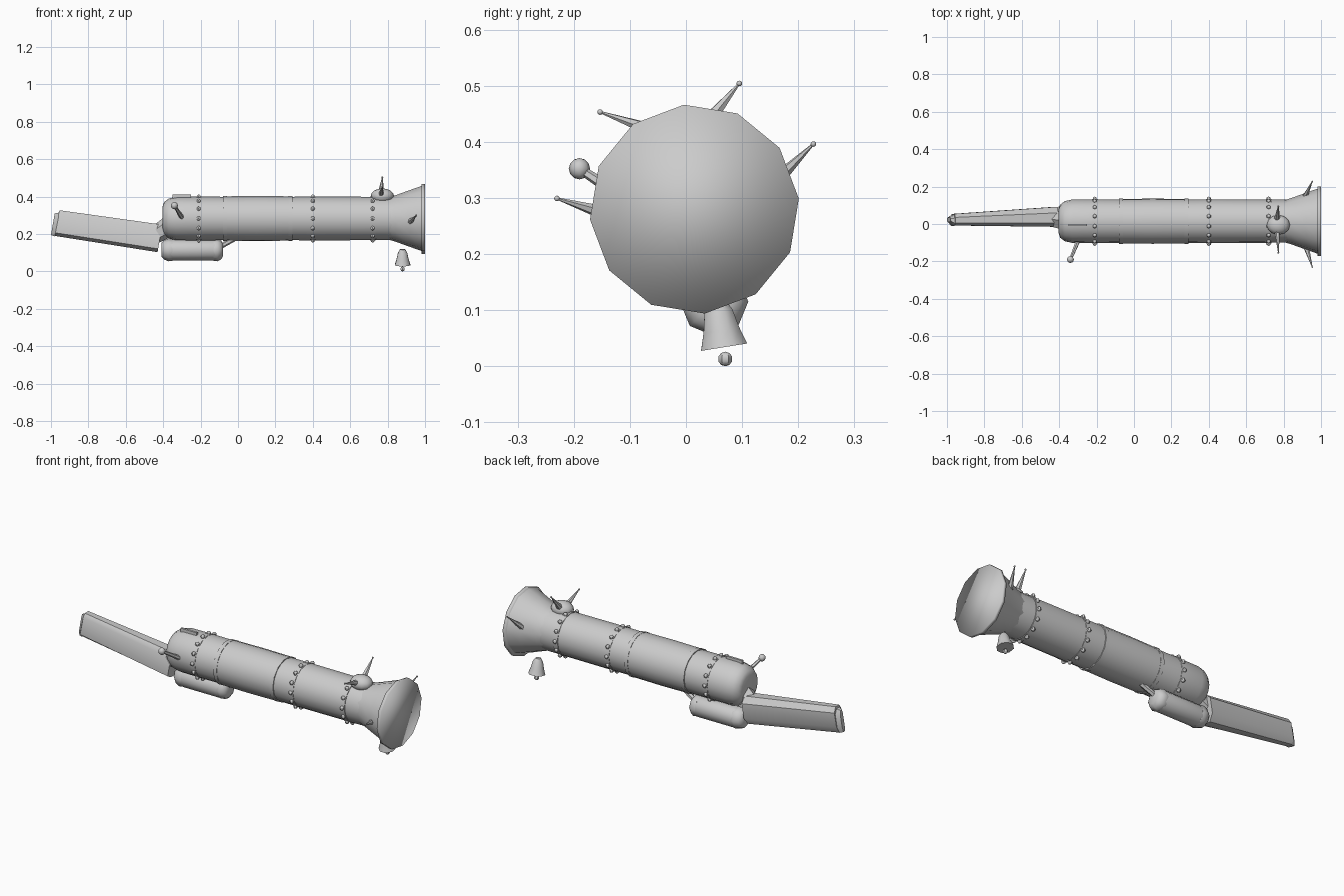
import bpy, bmesh, math
from mathutils import Vector

if "Cube" in bpy.data.objects:
    bpy.data.objects.remove(bpy.data.objects["Cube"])

grey = bpy.data.materials.new("plain grey")
grey.use_nodes = True
COLOUR = (0.6, 0.6, 0.6, 1)
grey.diffuse_color = COLOUR
grey.node_tree.nodes["Principled BSDF"].inputs["Base Color"].default_value = COLOUR
AXIS = Vector((0, 0.015, 0.283))


def finish(name, bm, angle=50):
    bmesh.ops.recalc_face_normals(bm, faces=bm.faces)
    mesh = bpy.data.meshes.new(name)
    bm.to_mesh(mesh)
    bm.free()
    mesh.materials.append(grey)
    for p in mesh.polygons:
        p.use_smooth = True
    mesh.set_sharp_from_angle(angle=math.radians(angle))
    obj = bpy.data.objects.new(name, mesh)
    bpy.context.collection.objects.link(obj)
    return obj


def skin(bm, rings):
    """Join equal rings of points and cap both ends."""
    rows = [[bm.verts.new(p) for p in ring] for ring in rings]
    n = len(rows[0])
    for a, b in zip(rows, rows[1:]):
        for i in range(n):
            j = (i + 1) % n
            bm.faces.new((a[i], a[j], b[j], b[i]))
    bm.faces.new(rows[0])
    bm.faces.new(rows[-1])


def turned(bm, start, direction, profile, sides, turn=0.0):
    """Lathe (distance, radius) pairs along a direction."""
    d = Vector(direction).normalized()
    u = d.cross(Vector((0, 1, 0))).normalized()
    v = d.cross(u)
    rings = []
    for t, r in profile:
        c = Vector(start) + d * t
        angles = [2 * math.pi * i / sides + turn for i in range(sides)]
        rings.append([c + (u * math.cos(a) + v * math.sin(a)) * r for a in angles])
    skin(bm, rings)


def ball(bm, centre, radius, scale=(1, 1, 1), u=8, v=6):
    made = bmesh.ops.create_uvsphere(bm, u_segments=u, v_segments=v, radius=radius)
    bmesh.ops.scale(bm, vec=scale, verts=made["verts"])
    bmesh.ops.translate(bm, vec=centre, verts=made["verts"])


def lathe_x(name, centre, profile, sides, turn=0.0, angle=50):
    bm = bmesh.new()
    turned(bm, centre, (1, 0, 0), profile, sides, turn)
    return finish(name, bm, angle)


def rod(name, a, b, r0, r1, tip=0.0, sides=6):
    """Tapered rod, with an optional ball at its far end."""
    a, b = Vector(a), Vector(b)
    bm = bmesh.new()
    turned(bm, a, b - a, [(0, r0), ((b - a).length, r1)], sides)
    if tip:
        ball(bm, b, tip)
    return finish(name, bm)


# Barrel, breech and sleeve
lathe_x("barrel", AXIS, [(-0.22, 0.113), (0.84, 0.115)], 20)
lathe_x("breech", AXIS, [(-0.403, 0.065), (-0.395, 0.088), (-0.37, 0.107),
                         (-0.33, 0.116), (-0.2, 0.117), (-0.07, 0.116)], 16)
lathe_x("sleeve", AXIS, [(-0.075, 0.119), (0.1, 0.121), (0.285, 0.119)], 18, 0.1)
lathe_x("muzzle_collar", AXIS, [(0.28, 0.116), (0.4, 0.117), (0.72, 0.116)], 16)
for i, x in enumerate((-0.07, 0.28)):
    lathe_x(f"sleeve_band_{i}", AXIS, [(x - 0.011, 0.122), (x + 0.011, 0.122)], 14, 0.2)

# Riveted bands
for i, x in enumerate((-0.21, 0.4, 0.72)):
    lathe_x(f"rivet_band_{i}", AXIS, [(x - 0.014, 0.119), (x + 0.014, 0.119)], 16, 0.1)
    bm = bmesh.new()
    for k in range(14):
        a = 2 * math.pi * k / 14
        ball(bm, AXIS + Vector((x, 0.12 * math.cos(a), 0.12 * math.sin(a))), 0.012, u=6, v=4)
    finish(f"rivets_{i}", bm)

# Flared muzzle with a rim and closed mouth
lathe_x("flared_muzzle", AXIS, [(0.8, 0.112), (0.84, 0.124), (0.92, 0.153), (0.985, 0.176)],
        12, 0.1)
lathe_x("muzzle_rim", AXIS - Vector((0, 0, 0.003)), [(0.982, 0.187), (1.0, 0.187)], 12, 0.1, 95)

# Shoulder stock, rising to the rear, with a butt plate
section = [(0.3, 0), (0.75, 0), (1, 0.25), (1, 0.8), (0.7, 1), (0.2, 1), (0, 0.85), (0, 0.12)]


def stock_ring(x, lean, y0, y1, z0, z1):
    return [(x + lean * v, y0 + (y1 - y0) * u, z0 + (z1 - z0) * v) for u, v in section]


bm = bmesh.new()
skin(bm, [stock_ring(-0.98, 0.025, -0.008, 0.054, 0.19, 0.327),
          stock_ring(-0.43, 0.025, -0.015, 0.092, 0.103, 0.25)])
finish("stock", bm, 40)
bm = bmesh.new()
skin(bm, [stock_ring(-1.0, 0.02, 0.012, 0.035, 0.195, 0.31),
          stock_ring(-0.98, 0.025, -0.01, 0.05, 0.187, 0.315)])
finish("butt_plate", bm, 40)
rod("stock_joint", (-0.45, 0.03, 0.19), (-0.37, 0.02, 0.24), 0.045, 0.055)

# Tank slung below, with end caps and a feed pipe
TANK = (0, 0.05, 0.115)
lathe_x("tank", TANK, [(-0.39, 0.05), (-0.35, 0.057), (-0.13, 0.057), (-0.1, 0.05)], 12)
lathe_x("tank_rear_cap", TANK, [(-0.41, 0.036), (-0.395, 0.052), (-0.37, 0.061), (-0.35, 0.058)], 8)
lathe_x("tank_front_cap", TANK, [(-0.13, 0.058), (-0.11, 0.061), (-0.09, 0.05), (-0.08, 0.033)], 8)
rod("feed_pipe", (-0.1, 0.05, 0.13), (-0.01, 0.035, 0.18), 0.014, 0.014)

# Cocking lever and rear sight
rod("lever", (-0.295, -0.08, 0.28), (-0.34, -0.19, 0.352), 0.013, 0.008, 0.019)
bm = bmesh.new()
sight = bmesh.ops.create_cube(bm, size=1)["verts"]
bmesh.ops.scale(bm, vec=(0.1, 0.012, 0.03), verts=sight)
bmesh.ops.translate(bm, vec=(-0.3, -0.005, 0.396), verts=sight)
finish("rear_sight", bm)

# Domed housing and thin ball-tipped spikes
bm = bmesh.new()
ball(bm, (0.772, -0.005, 0.403), 0.062, (1, 0.85, 0.66), 12, 8)
finish("domed_housing", bm)
spikes = {
    "dome_spike_left": ((0.765, 0.03, 0.425), (0.772, 0.095, 0.504)),
    "dome_spike_right": ((0.765, -0.03, 0.41), (0.772, -0.153, 0.453)),
    "muzzle_spike_back": ((0.915, 0.145, 0.315), (0.953, 0.227, 0.396)),
    "muzzle_spike_front": ((0.92, -0.12, 0.265), (0.953, -0.23, 0.299)),
}
for name, (a, b) in spikes.items():
    rod(name, a, b, 0.016, 0.002, 0.005)

# Hanging bell and clapper
bm = bmesh.new()
turned(bm, (0.88, 0.068, 0.034), (0, -0.16, 1),
       [(0, 0.045), (0.03, 0.035), (0.065, 0.027), (0.085, 0.015)], 8, 0.4)
finish("hanging_bell", bm)
bm = bmesh.new()
ball(bm, (0.88, 0.07, 0.013), 0.013, u=6, v=5)
finish("bell_clapper", bm)
